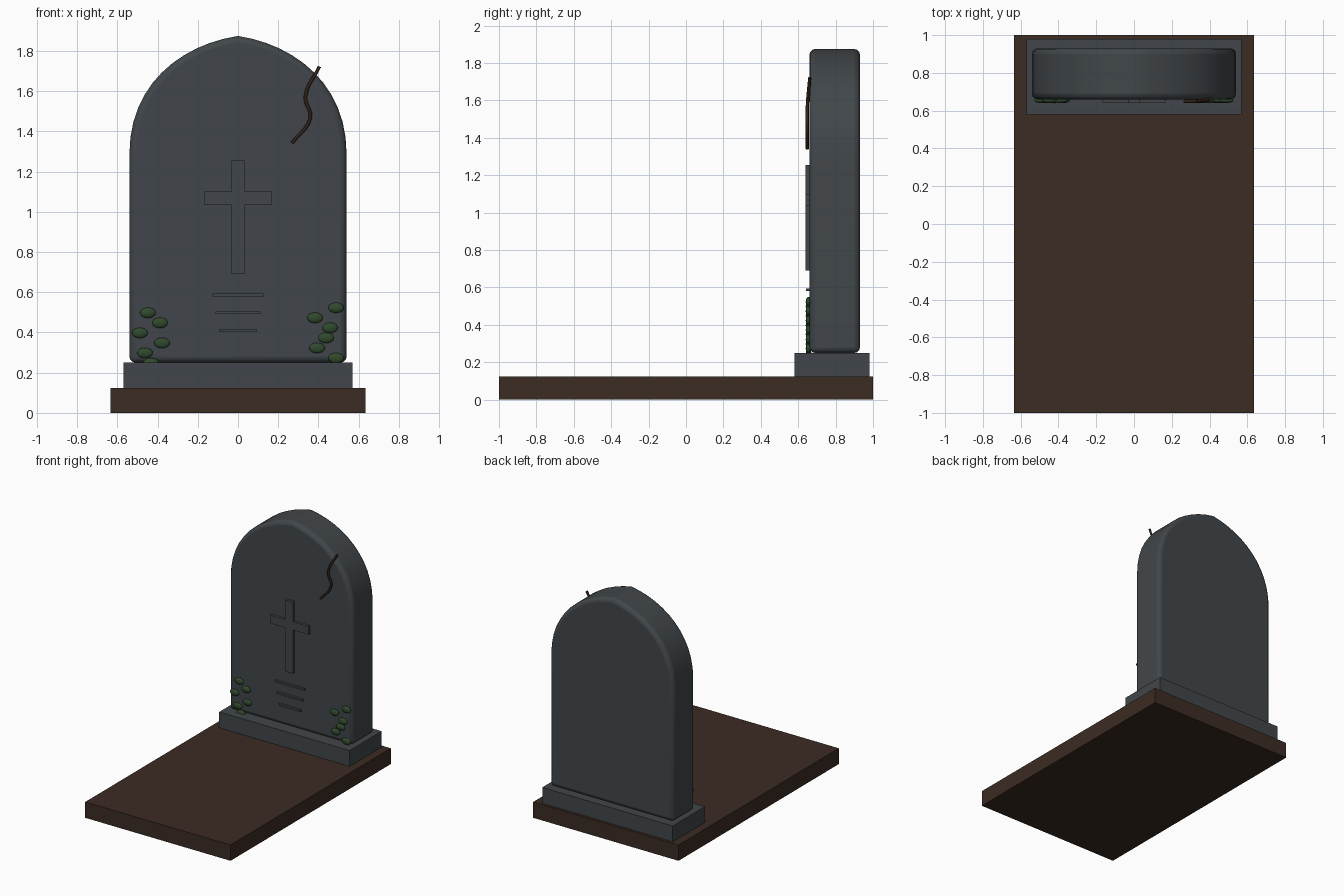
import bpy
import bmesh
from mathutils import Vector
from mathutils.geometry import interpolate_bezier

cube = bpy.data.objects.get("Cube")
if cube:
    bpy.data.objects.remove(cube, do_unlink=True)


def material(name, rgb):
    mat = bpy.data.materials.new(name)
    mat.use_nodes = True
    mat.diffuse_color = (*rgb, 1)
    mat.node_tree.nodes["Principled BSDF"].inputs["Base Color"].default_value = (*rgb, 1)
    return mat


stone = material("slate_stone", (0.053, 0.062, 0.069))
soil = material("brown_soil", (0.045, 0.025, 0.017))
crack_brown = material("crack_brown", (0.032, 0.016, 0.009))
moss_green = material("moss_green", (0.03, 0.068, 0.026))


def add_object(name, data, mat):
    obj = bpy.data.objects.new(name, data)
    bpy.context.collection.objects.link(obj)
    data.materials.append(mat)
    return obj


def prism(name, outline, y_front, y_back, mat):
    """Extrude an outline in x and z from front to back."""
    bm = bmesh.new()
    face = bm.faces.new([bm.verts.new((x, y_front, z)) for x, z in outline])
    moved = bmesh.ops.extrude_face_region(bm, geom=[face])["geom"]
    verts = [v for v in moved if isinstance(v, bmesh.types.BMVert)]
    bmesh.ops.translate(bm, verts=verts, vec=(0, y_back - y_front, 0))
    bmesh.ops.recalc_face_normals(bm, faces=bm.faces)
    mesh = bpy.data.meshes.new(name)
    bm.to_mesh(mesh)
    bm.free()
    return add_object(name, mesh, mat)


def block(name, half, z0, z1, y0, y1, mat):
    return prism(name, [(-half, z0), (half, z0), (half, z1), (-half, z1)], y0, y1, mat)


def smooth(obj):
    bpy.ops.object.select_all(action="DESELECT")
    obj.select_set(True)
    bpy.context.view_layer.objects.active = obj
    bpy.ops.object.shade_smooth_by_angle()


# Ground slab and plinth
block("grave_bed", 0.635, 0, 0.125, -1, 1, soil)
block("plinth", 0.57, 0.125, 0.25, 0.58, 0.98, stone)

# Headstone with a slightly pointed arch
arch = interpolate_bezier(Vector((0.54, 1.29)), Vector((0.54, 1.63)),
                          Vector((0.29, 1.83)), Vector((0, 1.875)), 13)
right_side = [(0.54, 0.25)] + [(p.x, p.y) for p in arch]
left_side = [(-x, z) for x, z in reversed(right_side[:-1])]
headstone = prism("headstone", right_side + left_side, 0.66, 0.93, stone)
bevel = headstone.modifiers.new("rounded_rim", "BEVEL")
bevel.width = 0.03
bevel.segments = 3
bevel.limit_method = "ANGLE"
bevel.angle_limit = 0.8
smooth(headstone)

# Raised cross and inscription bars
half_cross = [(0.033, 0.69), (0.033, 1.035), (0.167, 1.035),
              (0.167, 1.1), (0.033, 1.1), (0.033, 1.255)]
prism("cross", half_cross + [(-x, z) for x, z in reversed(half_cross)], 0.64, 0.67, stone)
for i, (half, z) in enumerate([(0.128, 0.587), (0.113, 0.498), (0.093, 0.41)]):
    block(f"inscription_bar_{i + 1}", half, z - 0.007, z + 0.007, 0.642, 0.67, stone)

# Crack running down from the rim
curve = bpy.data.curves.new("crack", "CURVE")
curve.dimensions = "3D"
curve.bevel_depth = 0.009
curve.bevel_resolution = 1
curve.resolution_u = 5
curve.use_fill_caps = True
path = [(0.405, 0.662, 1.722), (0.335, 0.649, 1.57),
        (0.36, 0.649, 1.47), (0.268, 0.649, 1.342)]
spline = curve.splines.new("BEZIER")
spline.bezier_points.add(len(path) - 1)
for point, co in zip(spline.bezier_points, path):
    point.co = co
    point.handle_left_type = point.handle_right_type = "AUTO"
add_object("crack", curve, crack_brown)

# Moss tufts climbing both lower corners
moss_mesh = bpy.data.meshes.new("moss")
bm = bmesh.new()
bmesh.ops.create_uvsphere(bm, u_segments=16, v_segments=10, radius=1)
bm.to_mesh(moss_mesh)
bm.free()
moss_mesh.materials.append(moss_green)
patches = {"left": (0.273, [0.488, 0.393, 0.438, 0.458, 0.383, 0.488]),
           "right": (0.248, [-0.433, -0.463, -0.378, -0.488, -0.388, -0.448])}
for side, (start, columns) in patches.items():
    for i, x in enumerate(columns):
        tuft = bpy.data.objects.new(f"moss_{side}_{i + 1}", moss_mesh)
        bpy.context.collection.objects.link(tuft)
        tuft.location = (x, 0.655, start + 0.05 * i)
        tuft.scale = (0.039, 0.015, 0.026)
        smooth(tuft)
